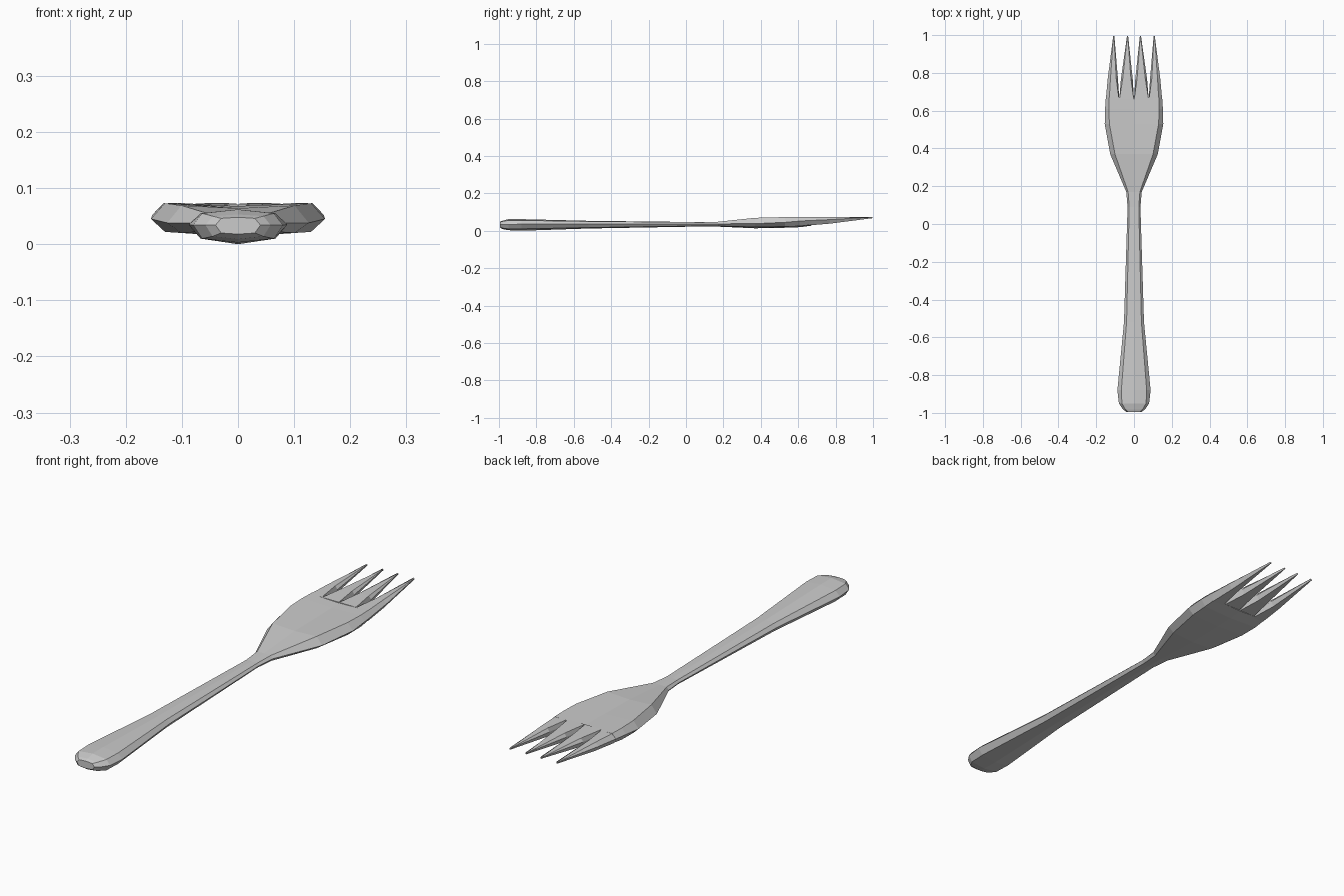
import bpy, bmesh

if "Cube" in bpy.data.objects:
    bpy.data.objects.remove(bpy.data.objects["Cube"])


def loft(name, rings):
    """Skin a list of equal-length rings and cap both ends."""
    bm = bmesh.new()
    loops = [[bm.verts.new(p) for p in ring] for ring in rings]
    n = len(loops[0])
    for a, b in zip(loops, loops[1:]):
        for i in range(n):
            j = (i + 1) % n
            bm.faces.new((a[i], a[j], b[j], b[i]))
    bm.faces.new(loops[0])
    bm.faces.new(loops[-1])
    bmesh.ops.recalc_face_normals(bm, faces=bm.faces)
    mesh = bpy.data.meshes.new(name)
    bm.to_mesh(mesh)
    bm.free()
    obj = bpy.data.objects.new(name, mesh)
    bpy.context.collection.objects.link(obj)
    return obj


def body_ring(y, w, s, edge, top_mid, top, bot, bot_mid):
    """Symmetric faceted section: edge, shoulder, centre, above and below."""
    return [(w, y, edge), (s * w, y, top), (0, y, top_mid), (-s * w, y, top),
            (-w, y, edge), (-s * w, y, bot), (0, y, bot_mid), (s * w, y, bot)]


# Handle, neck and head: y, half width, shoulder, edge z, top mid/shoulder, bottom shoulder/mid
stations = [
    (-0.995, 0.040, 0.75, 0.034, 0.048, 0.046, 0.020, 0.018),
    (-0.982, 0.058, 0.78, 0.034, 0.053, 0.050, 0.014, 0.009),
    (-0.95, 0.080, 0.80, 0.034, 0.062, 0.055, 0.010, 0.003),
    (-0.88, 0.088, 0.76, 0.035, 0.062, 0.055, 0.010, 0.000),
    (-0.52, 0.053, 0.74, 0.036, 0.053, 0.050, 0.017, 0.012),
    (0.09, 0.034, 0.74, 0.037, 0.046, 0.045, 0.026, 0.023),
    (0.17, 0.041, 0.76, 0.037, 0.048, 0.048, 0.025, 0.022),
    (0.37, 0.126, 0.80, 0.038, 0.064, 0.069, 0.020, 0.013),
    (0.53, 0.155, 0.84, 0.045, 0.066, 0.073, 0.022, 0.016),
    (0.61, 0.153, 0.87, 0.052, 0.068, 0.073, 0.025, 0.019),
    (0.67, 0.149, 0.88, 0.055, 0.069, 0.073, 0.032, 0.027),
]
loft("handle_and_head", [body_ring(*s) for s in stations])


def tine_ring(y, x0, x1, b0, b1, low, high):
    """Six-sided tine section with bevels b0 and b1 on its left and right."""
    mid = (low + high) / 2 + 0.004
    return [(x0, y, mid), (x0 + b0, y, high), (x1 - b1, y, high),
            (x1, y, mid), (x1 - b1, y, low), (x0 + b0, y, low)]


# Four tapering tines, split by narrow slots
for side in (-1, 1):
    for label, spans, outer in (
            ("inner", ((0.0, 0.078), (0.007, 0.069), (0.031, 0.037)), 0.0),
            ("outer", ((0.078, 0.149), (0.085, 0.139), (0.104, 0.110)), 0.018)):
        rings = []
        for (x0, x1), y, low, high, k in zip(
                spans, (0.66, 0.77, 0.996), (0.029, 0.038, 0.067), (0.072, 0.073, 0.071), (0, 0.7, 0.1)):
            bevel_in = 0.012 * k + 0.001
            bevel_out = bevel_in if not outer else outer * (1 - 0.28 * k) if k != 0.1 else 0.001
            ring = tine_ring(y, x0, x1, bevel_in, bevel_out, low, high)
            rings.append([(side * x, yy, z) for x, yy, z in ring])
        loft(f"{label}_tine_{'left' if side < 0 else 'right'}", rings)
